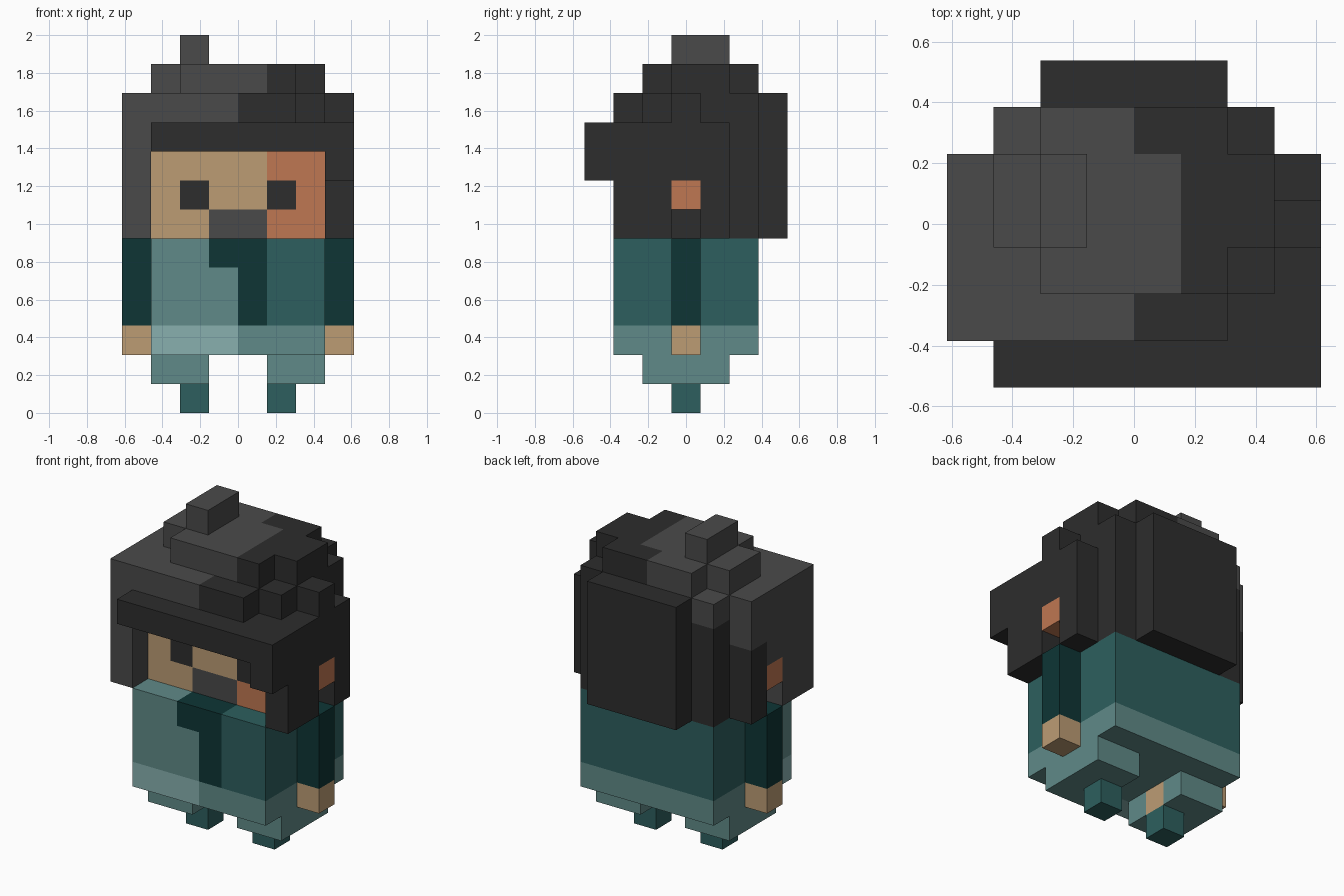
import bpy, bmesh
from itertools import product

default = bpy.data.objects.get("Cube")
if default:
    bpy.data.objects.remove(default, do_unlink=True)

U = 2 / 13      # edge length of one block


def linear(c):
    c /= 255
    return c / 12.92 if c <= 0.04045 else ((c + 0.055) / 1.055) ** 2.4


def material(name, code):
    color = [linear(b) for b in bytes.fromhex(code)] + [1.0]
    mat = bpy.data.materials.new(name)
    mat.use_nodes = True
    mat.diffuse_color = color
    bsdf = mat.node_tree.nodes["Principled BSDF"]
    bsdf.inputs["Base Color"].default_value = color
    bsdf.inputs["Roughness"].default_value = 1.0
    return mat


SKIN = material("skin", "BC9C74")
FLUSH = material("flushed skin", "BF7752")
GREY = material("grey hair", "4A4A4A")
BLACK = material("black hair", "2D2D2D")
DEEP = material("deep teal", "0E3535")
TEAL = material("teal", "2D5F5E")
PALE = material("pale teal", "608A88")
LIGHT = material("light teal", "88B0AF")


def mirrored(box):
    x0, x1, *rest = box
    return (-x1, -x0, *rest)


def blocks(name, boxes, rule):
    """Join boxes (x0, x1, y0, y1, z0, z1) into one stepped shell; rule colours each block."""
    cells = set()
    for x0, x1, y0, y1, z0, z1 in boxes:
        cells.update(product(range(x0, x1), range(y0, y1), range(z0, z1)))
    mesh = bpy.data.meshes.new(name)
    bm = bmesh.new()
    used = []
    for cell in sorted(cells):
        mat = rule(*cell)
        if mat not in used:
            used.append(mat)
            mesh.materials.append(mat)
        for axis, side in product(range(3), (0, 1)):
            neighbour = list(cell)
            neighbour[axis] += 2 * side - 1
            if tuple(neighbour) in cells:
                continue
            ring = []
            for b, c in ((0, 0), (1, 0), (1, 1), (0, 1)):
                p = list(cell)
                p[axis] += side
                p[(axis + 1) % 3] += b
                p[(axis + 2) % 3] += c
                ring.append(bm.verts.new((p[0] * U, (p[1] - 3.5) * U, p[2] * U)))
            face = bm.faces.new(ring if side else ring[::-1])
            face.material_index = used.index(mat)
    bmesh.ops.remove_doubles(bm, verts=bm.verts[:], dist=U / 100)
    bmesh.ops.dissolve_limit(bm, angle_limit=0.02, verts=bm.verts[:],
                             edges=bm.edges[:], delimit={'MATERIAL'})
    bm.to_mesh(mesh)
    bm.free()
    obj = bpy.data.objects.new(name, mesh)
    bpy.context.scene.collection.objects.link(obj)
    return obj


def pair(name, box, rule):
    blocks("left_" + name, [box], rule)
    blocks("right_" + name, [mirrored(box)], rule)


# Colour rules
def leg_color(x, y, z):
    return SKIN if x in (-2, 1) and y == 3 else PALE


def arm_color(x, y, z):
    return SKIN if z == 2 else DEEP


def coat_color(x, y, z):
    front = y == 1
    if z == 2:
        return LIGHT if front and x < 0 else PALE
    if front and (x == 0 or (x == -1 and z == 5)):
        return DEEP
    return PALE if x < 0 and y < 3 else TEAL


def face_color(x, y, z):
    if z == 7 and x in (-2, 1):
        return BLACK                      # eyes
    if z == 6 and x in (-1, 0):
        return GREY                       # beard
    return FLUSH if x >= 1 else SKIN


def hair_color(x, y, z):
    if z >= 12:
        grey = True
    elif z == 11:
        grey = x < (1 if y < 5 else 0)
    elif z == 10:
        grey = x < 0
    else:
        grey = x == -4 and (y < 4 or z == 9) or (x, y, z) == (-3, 3, 6)
    return GREY if grey else BLACK


# Limbs and coat
pair("foot", (1, 2, 3, 4, 0, 1), lambda *c: TEAL)
pair("leg", (1, 3, 2, 5, 1, 2), leg_color)
pair("arm", (3, 4, 3, 4, 2, 6), arm_color)
blocks("coat", [(-3, 3, 1, 6, 2, 6)], coat_color)

# Head
blocks("face", [(-3, 3, 2, 3, 6, 9)], face_color)
pair("ear", (3, 4, 3, 4, 7, 8), lambda *c: FLUSH)

# Hair: main cap with side locks, then the layers around and above it
blocks("hair_cap", [
    (-3, 3, 3, 6, 6, 11), (-3, 3, 2, 3, 9, 11),
    (-3, 2, 1, 2, 9, 11), (2, 3, 1, 2, 9, 10),
    (-4, -3, 1, 3, 6, 11), (-4, -3, 3, 4, 8, 11), (-4, -3, 4, 5, 6, 11),
    (3, 4, 1, 3, 6, 10), (3, 4, 3, 4, 8, 11), (3, 4, 4, 5, 6, 10),
], hair_color)
blocks("hair_fringe", [(-3, 4, 0, 1, 9, 10), (3, 4, 0, 1, 8, 9)], lambda *c: BLACK)
blocks("hair_back", [(-2, 2, 6, 7, 6, 11)], lambda *c: BLACK)
blocks("hair_crown", [(-2, 2, 2, 6, 11, 12), (2, 3, 3, 5, 11, 12),
                      (-3, -2, 3, 5, 11, 12)], hair_color)
blocks("hair_tuft", [(-2, -1, 3, 5, 12, 13)], hair_color)
